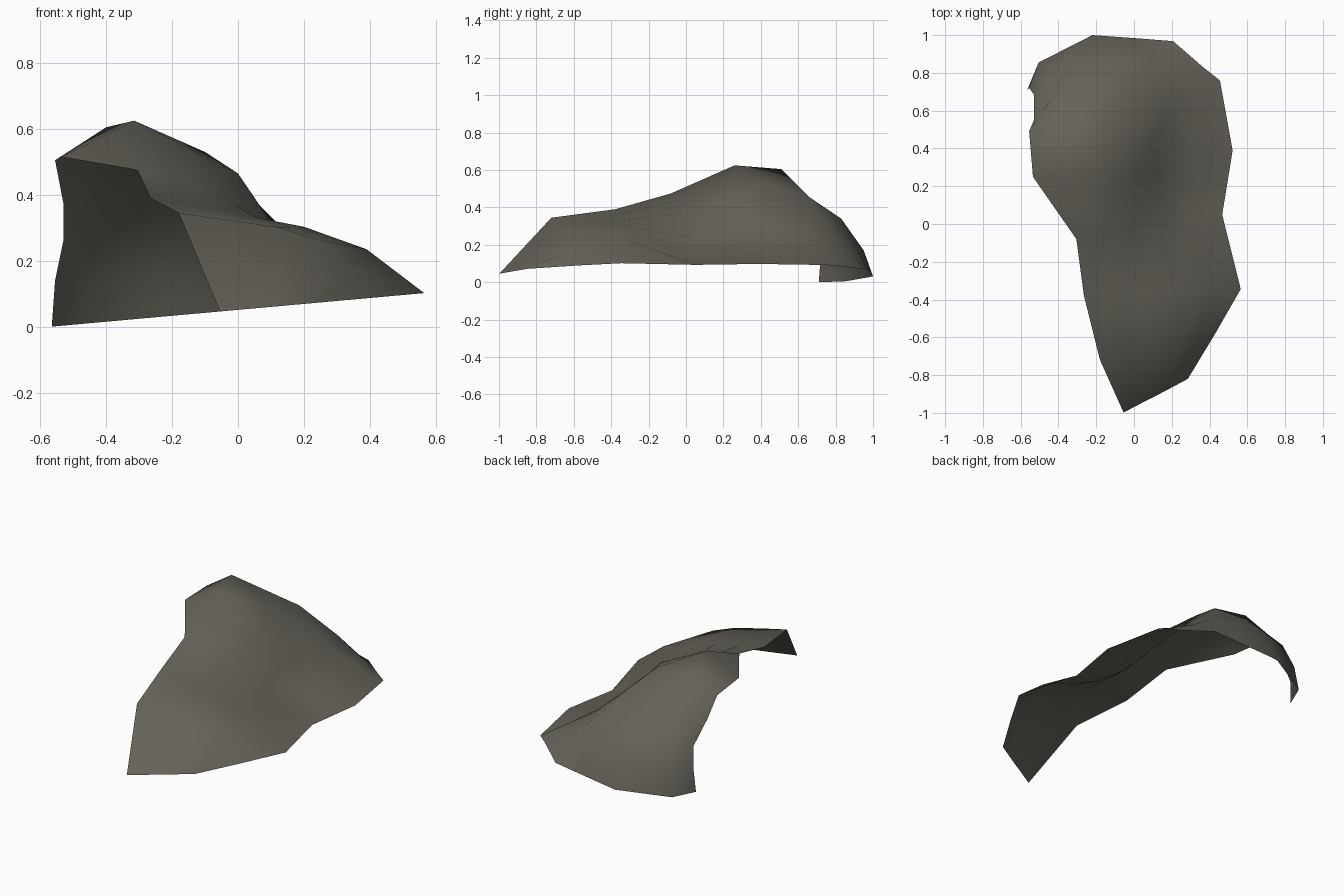
import bpy, bmesh

# Open rock shell: rows run front to back, each row goes left edge -> right edge.
# Points given as (x, y) lie on the slightly tilted ground-cut plane.
rows = [
    [(-.055, -.998), (.04, -.948), (.115, -.91), (.18, -.876), (.285, -.82)],
    [(-.18, -.72, .345), (-.04, -.69, .325), (.12, -.65, .302), (.25, -.62, .262), (.43, -.58)],
    [(-.265, -.38, .39), (-.1, -.38, .36), (.06, -.37, .33), (.2, -.36, .303), (.39, -.34, .235), (.565, -.345)],
    [(-.305, -.08, .475), (-.15, -.05, .435), (-.01, 0, .37), (.14, .06, .235), (.3, .03, .125), (.467, .05)],
    [(-.535, .25, .515), (-.315, .26, .625), (0, .25, .465), (.12, .26, .28), (.28, .24, .165), (.495, .22)],
    [(-.555, .49, .505), (-.4, .51, .605), (-.1, .43, .53), (.115, .44, .295), (.29, .41, .165), (.522, .39)],
    [(-.53, .55, .375), (-.44, .66, .43), (-.045, .66, .455), (.17, .63, .265), (.455, .76)],
    [(-.53, .685, .26), (-.44, .79, .3), (-.14, .83, .34), (.12, .8, .26), (.36, .835)],
    [(-.555, .72, .14), (-.48, .845, .15), (-.2, .95, .17), (.08, .92, .16), (.28, .905)],
    [(-.565, .71), (-.505, .855), (-.22, 1), (-.01, .985), (.207, .968)],
]


def full_row(row):
    """Drop 2D points onto the cut plane; short rows get one extra point near the right edge."""
    pts = [p if len(p) == 3 else (p[0], p[1], .051 + .09 * p[0]) for p in row]
    if len(pts) == 5:
        pts.insert(4, tuple((a + b) / 2 for a, b in zip(pts[3], pts[4])))
    return pts


bm = bmesh.new()
grid = [[bm.verts.new(p) for p in full_row(row)] for row in rows]
for a, b in zip(grid, grid[1:]):
    for i in range(5):
        bm.faces.new((a[i], a[i + 1], b[i + 1], b[i]))
for f in bm.faces:
    f.smooth = True
bm.normal_update()

mesh = bpy.data.meshes.new("rock_shell")
bm.to_mesh(mesh)
bm.free()
rock = bpy.data.objects.new("rock_shell", mesh)
bpy.context.collection.objects.link(rock)

# Single warm grey stone colour
stone = bpy.data.materials.new("warm grey stone")
stone.diffuse_color = (.13, .122, .1, 1)
mesh.materials.append(stone)
